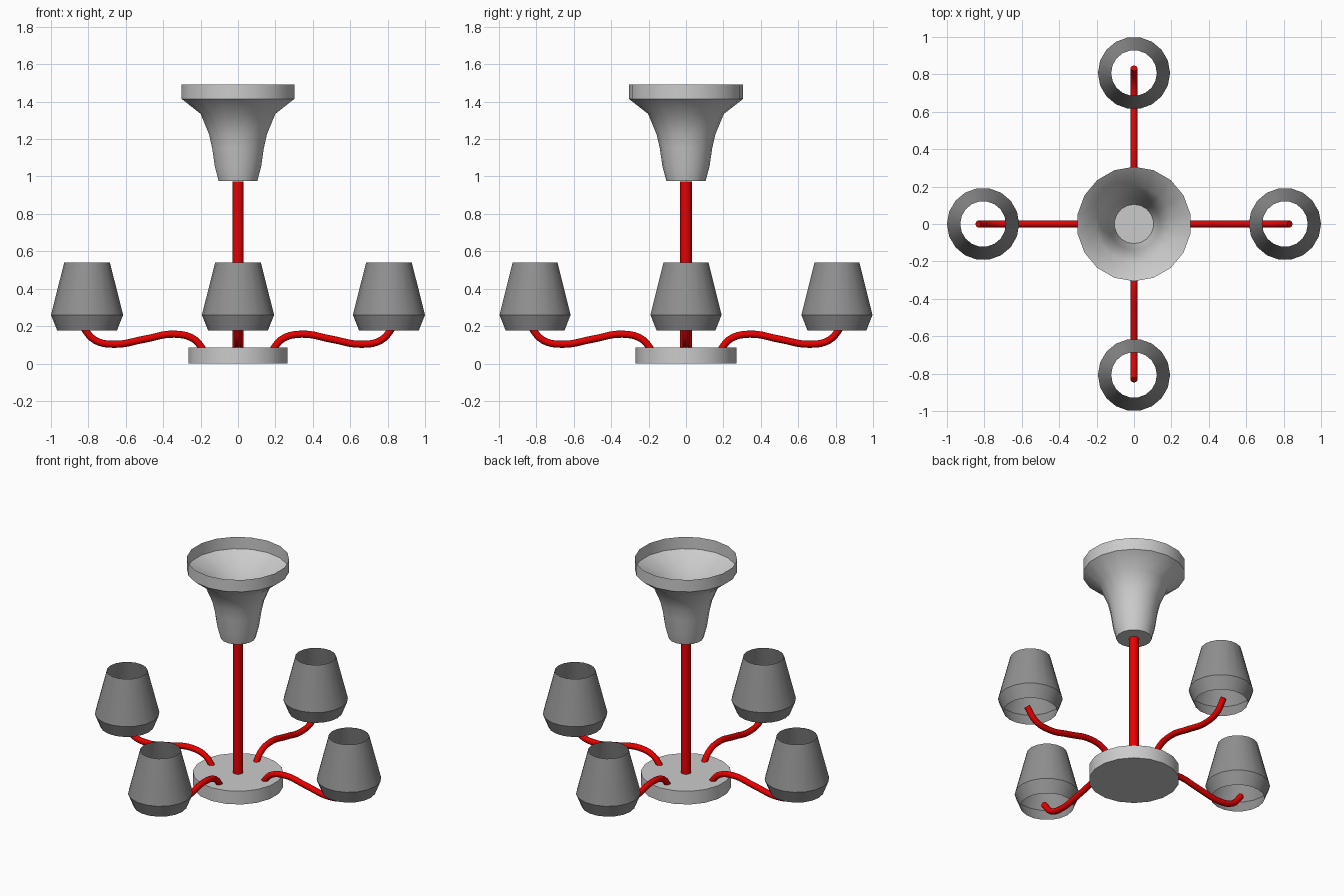
import bpy, bmesh, math

if "Cube" in bpy.data.objects:
    bpy.data.objects.remove(bpy.data.objects["Cube"])


def material(name, colour):
    mat = bpy.data.materials.new(name)
    mat.diffuse_color = (*colour, 1)
    mat.use_nodes = True
    mat.node_tree.nodes["Principled BSDF"].inputs["Base Color"].default_value = mat.diffuse_color
    return mat


red = material("red_metal", (0.8, 0.0, 0.0))
dark = material("dark_grey_shade", (0.28, 0.28, 0.28))


def smooth(ob):
    bpy.ops.object.select_all(action='DESELECT')
    ob.select_set(True)
    bpy.context.view_layer.objects.active = ob
    bpy.ops.object.shade_smooth_by_angle(angle=math.radians(33))


def lathe(name, profile, sides, start=0.0, cap_bottom=False, cap_top=False, mat=None):
    """Revolve (radius, z) points, listed from bottom to top, about z."""
    bm = bmesh.new()
    rings = []
    for r, z in profile:
        angles = [start + math.tau * i / sides for i in range(sides)]
        rings.append([bm.verts.new((r * math.cos(a), r * math.sin(a), z)) for a in angles])
    for low, high in zip(rings, rings[1:]):
        for i in range(sides):
            j = (i + 1) % sides
            bm.faces.new((low[i], low[j], high[j], high[i]))
    if cap_bottom:
        bm.faces.new(rings[0][::-1])
    if cap_top:
        bm.faces.new(rings[-1])
    mesh = bpy.data.meshes.new(name)
    bm.to_mesh(mesh)
    bm.free()
    ob = bpy.data.objects.new(name, mesh)
    bpy.context.collection.objects.link(ob)
    if mat:
        mesh.materials.append(mat)
    smooth(ob)
    return ob


def tube(name, points, radius, mat):
    """Round tube along a smooth path in the xz plane."""
    curve = bpy.data.curves.new(name, 'CURVE')
    curve.dimensions = '3D'
    curve.bevel_depth = radius
    curve.bevel_resolution = 4
    curve.resolution_u = 5
    curve.use_fill_caps = True
    spline = curve.splines.new('BEZIER')
    spline.bezier_points.add(len(points) - 1)
    for bp, (x, z) in zip(spline.bezier_points, points):
        bp.co = (x, 0, z)
        bp.handle_left_type = bp.handle_right_type = 'AUTO'
    curve.materials.append(mat)
    ob = bpy.data.objects.new(name, curve)
    bpy.context.collection.objects.link(ob)
    bpy.ops.object.select_all(action='DESELECT')
    ob.select_set(True)
    bpy.context.view_layer.objects.active = ob
    bpy.ops.object.convert(target='MESH')
    ob = bpy.context.view_layer.objects.active
    smooth(ob)
    return ob


quarter = math.pi / 2

# Base disc, central stem and flared ceiling canopy
lathe("base_disc", [(0.27, 0), (0.27, 0.087)], 18, quarter, True, True)
lathe("stem", [(0.031, 0.08), (0.031, 0.974)], 18, quarter, True, True, red)
lathe("ceiling_canopy",
      [(0.105, 0.976), (0.126, 1.055), (0.14, 1.15), (0.157, 1.225),
       (0.203, 1.335), (0.306, 1.415), (0.306, 1.493)], 18, quarter, True)

# First arm and open lamp shade
arm = tube("arm_1", [(0.18, 0.065), (0.235, 0.13), (0.34, 0.157), (0.50, 0.13),
                     (0.66, 0.103), (0.765, 0.125), (0.833, 0.20)], 0.019, red)
shade = lathe("shade_1", [(0.16, 0.177), (0.193, 0.26), (0.122, 0.54)], 18, mat=dark)
shade.location.x = 0.807

# Remaining arms and shades around the stem
for i in range(1, 4):
    a = i * quarter
    arm_copy = arm.copy()
    arm_copy.name = f"arm_{i + 1}"
    arm_copy.rotation_euler.z = a
    shade_copy = shade.copy()
    shade_copy.name = f"shade_{i + 1}"
    shade_copy.location = (0.807 * math.cos(a), 0.807 * math.sin(a), 0)
    for ob in (arm_copy, shade_copy):
        bpy.context.collection.objects.link(ob)
